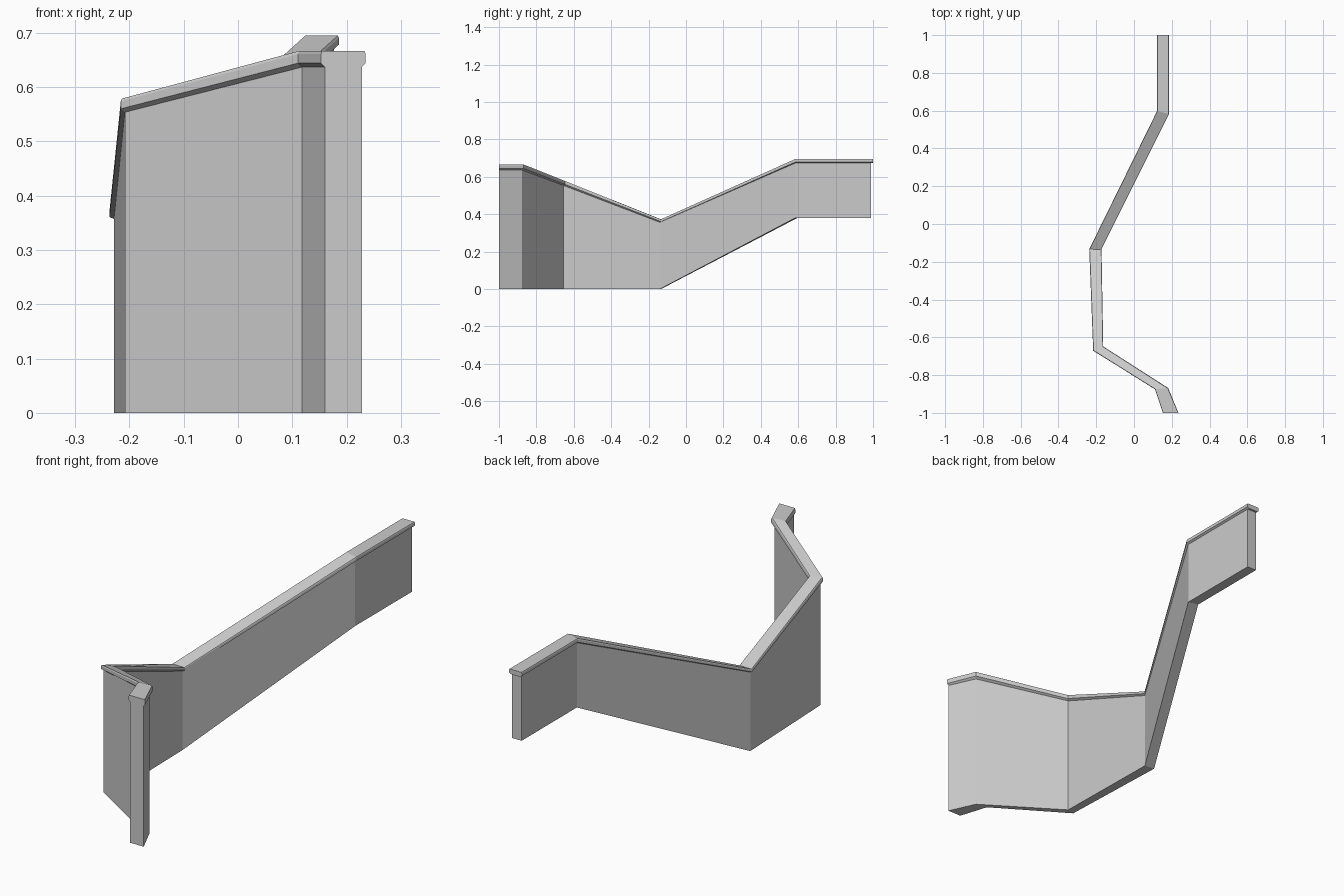
import bpy, bmesh
from mathutils import Vector

if "Cube" in bpy.data.objects:
    bpy.data.objects.remove(bpy.data.objects["Cube"])


def loft(name, rings):
    """Closed solid skinned through matching rings of points."""
    bm = bmesh.new()
    vr = [[bm.verts.new(p) for p in ring] for ring in rings]
    n = len(vr[0])
    for a, b in zip(vr, vr[1:]):
        for i in range(n):
            j = (i + 1) % n
            bm.faces.new((a[i], a[j], b[j], b[i]))
    bm.faces.new(vr[0][::-1])
    bm.faces.new(vr[-1])
    bmesh.ops.recalc_face_normals(bm, faces=bm.faces)
    me = bpy.data.meshes.new(name)
    bm.to_mesh(me)
    bm.free()
    ob = bpy.data.objects.new(name, me)
    bpy.context.collection.objects.link(ob)
    return ob


# stations along the wall:
# wall left xy, wall right xy, cap left xy, cap right xy, base z, top z, cap depth
stations = [
    ((0.160, -1.000), (0.228, -1.000), (0.153, -1.000), (0.235, -1.000), 0.00, 0.667, 0.030),
    ((0.118, -0.868), (0.172, -0.878), (0.111, -0.875), (0.181, -0.868), 0.00, 0.667, 0.030),
    ((-0.208, -0.664), (-0.171, -0.655), (-0.216, -0.671), (-0.163, -0.648), 0.00, 0.579, 0.025),
    ((-0.228, -0.134), (-0.180, -0.140), (-0.237, -0.133), (-0.172, -0.133), 0.00, 0.373, 0.016),
    ((0.130, 0.595), (0.177, 0.583), (0.122, 0.598), (0.186, 0.583), 0.38, 0.695, 0.022),
    ((0.130, 0.990), (0.177, 0.990), (0.122, 1.000), (0.186, 1.000), 0.38, 0.695, 0.022),
]

# cap half profile: (overhang fraction, depth fraction below the top)
profile = [(0.0, 1.0), (1.0, 0.75), (1.0, 0.2), (0.75, 0.0)]

wall_rings, cap_rings = [], []
for k, (wl, wr, cl, cr, base, top, depth) in enumerate(stations):
    under = top - depth
    wall_rings.append([(*wl, base), (*wr, base), (*wr, under), (*wl, under)])

    def side(w, c):
        pts = []
        for o, d in profile:
            xy = Vector(w).lerp(Vector(c), o)
            y = c[1] if k == len(stations) - 1 else xy.y   # square far end
            pts.append((xy.x, y, top - d * depth))
        return pts
    cap_rings.append(side(wr, cr) + side(wl, cl)[::-1])

# angled, stepped wall
loft("wall", wall_rings)
# coping with chamfered underside
loft("wall_cap", cap_rings)
